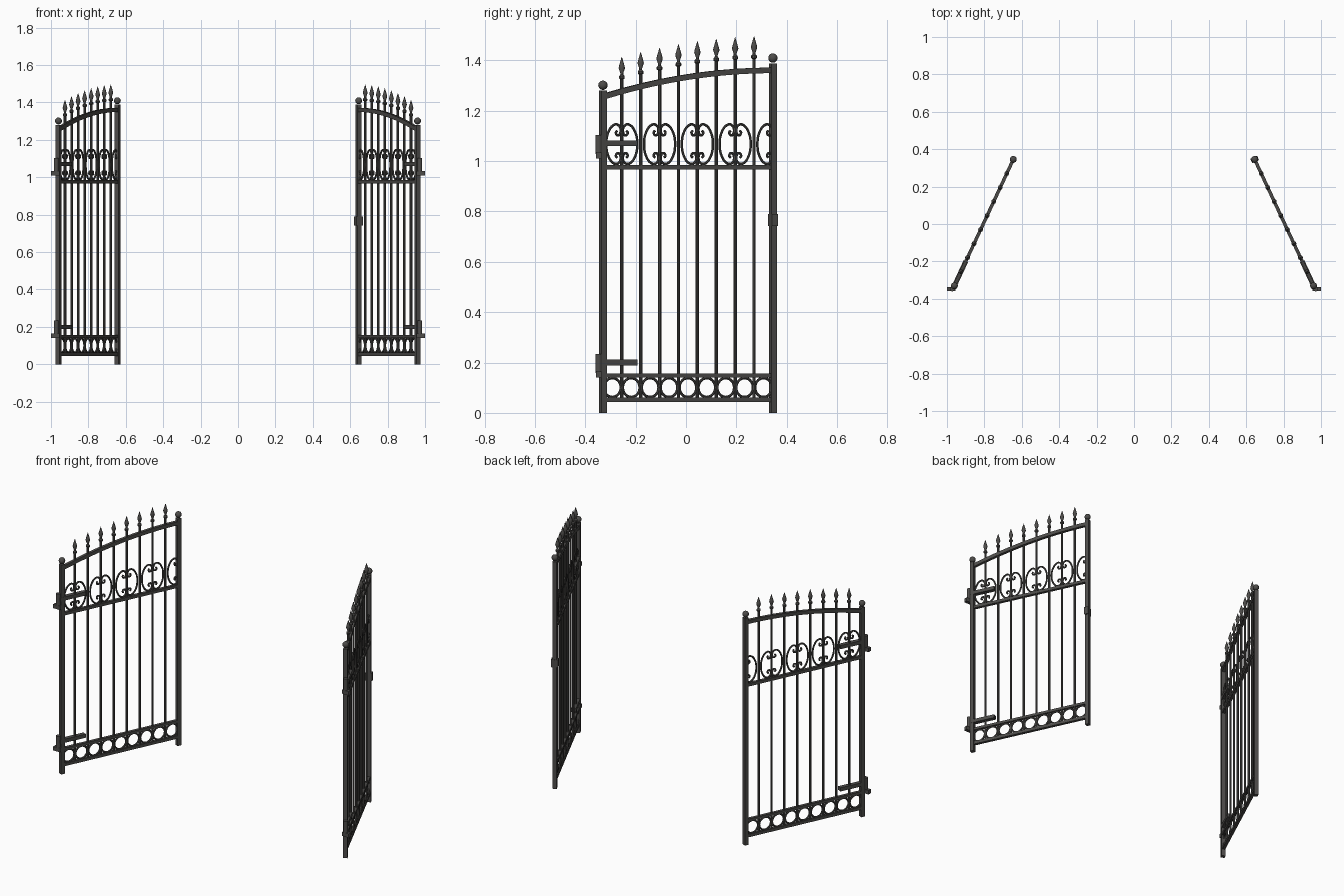
import bpy, bmesh, math
from mathutils import Vector, Matrix

if "Cube" in bpy.data.objects:
    bpy.data.objects.remove(bpy.data.objects["Cube"])

# Leaf space: x runs from hinge post to free post, y across the leaf, z up
L, N = 0.745, 9
ANG = math.radians(25)
DIR = Vector((-math.sin(ANG), math.cos(ANG), 0))
LEAF = Matrix.Translation((0.96, -0.33, 0)) @ Matrix.Rotation(math.atan2(DIR.y, DIR.x), 4, 'Z')
STEP = L / N

iron = bpy.data.materials.new("dark_iron")
iron.diffuse_color = (0.075, 0.072, 0.068, 1)
iron.use_nodes = True
iron.node_tree.nodes["Principled BSDF"].inputs["Base Color"].default_value = iron.diffuse_color


def arc(x):
    return 1.36 - 0.105 * (1 - x / L) ** 2


def finish(name, bm, matrix=LEAF, mirror=True):
    bmesh.ops.recalc_face_normals(bm, faces=bm.faces)
    bm.transform(matrix)
    me = bpy.data.meshes.new(name)
    bm.to_mesh(me)
    bm.free()
    me.materials.append(iron)
    ob = bpy.data.objects.new(name, me)
    bpy.context.collection.objects.link(ob)
    if mirror:
        m = ob.modifiers.new("other_leaf", 'MIRROR')
        m.use_mirror_merge = False
    bpy.ops.object.select_all(action='DESELECT')
    ob.select_set(True)
    bpy.context.view_layer.objects.active = ob
    bpy.ops.object.shade_smooth_by_angle(angle=math.radians(35))
    return ob


def box(bm, lo, hi):
    lo, hi = Vector(lo), Vector(hi)
    m = Matrix.Translation((lo + hi) / 2) @ Matrix.Diagonal((*(hi - lo), 1))
    bmesh.ops.create_cube(bm, size=1, matrix=m)


def lathe(bm, x, y, profile, seg=10):
    rings = [[bm.verts.new((x + r * math.cos(2 * math.pi * i / seg),
                            y + r * math.sin(2 * math.pi * i / seg), z))
              for i in range(seg)] for r, z in profile]
    for a, b in zip(rings, rings[1:]):
        for i in range(seg):
            j = (i + 1) % seg
            bm.faces.new((a[i], a[j], b[j], b[i]))
    bm.faces.new(rings[0])
    bm.faces.new(rings[-1])


def sweep(bm, pts, section, closed=False):
    # sweep a (side, across) section along a path of (x, z) points
    n, k, rings = len(pts), len(section), []
    for i, (x, z) in enumerate(pts):
        a = pts[(i - 1) % n] if closed else pts[max(i - 1, 0)]
        b = pts[(i + 1) % n] if closed else pts[min(i + 1, n - 1)]
        t = Vector((b[0] - a[0], b[1] - a[1])).normalized()
        rings.append([bm.verts.new((x - t.y * s, w, z + t.x * s)) for s, w in section])
    for i in range(n if closed else n - 1):
        a, b = rings[i], rings[(i + 1) % n]
        for j in range(k):
            bm.faces.new((a[j], a[(j + 1) % k], b[(j + 1) % k], b[j]))
    if not closed:
        bm.faces.new(rings[0])
        bm.faces.new(rings[-1])


def round_section(r, n=8):
    return [(r * math.cos(2 * math.pi * i / n), r * math.sin(2 * math.pi * i / n)) for i in range(n)]


def smooth_path(p, sub=6):
    out = []
    for i in range(len(p) - 1):
        a, b, c, d = (Vector(p[min(max(j, 0), len(p) - 1)]) for j in range(i - 1, i + 3))
        for s in range(sub):
            t = s / sub
            out.append(0.5 * (2 * b + (c - a) * t + (2 * a - 5 * b + 4 * c - d) * t * t
                              + (3 * b - a - 3 * c + d) * t ** 3))
    return out + [Vector(p[-1])]


# Square posts with ball caps
for name, x, top in (("hinge_post", 0, 1.28), ("free_post", L, 1.388)):
    bm = bmesh.new()
    box(bm, (x - 0.012, -0.012, 0), (x + 0.012, 0.012, top))
    finish(name, bm)
    bm = bmesh.new()
    bmesh.ops.create_uvsphere(bm, u_segments=16, v_segments=10, radius=0.0185,
                              matrix=Matrix.Translation((x, 0, top + 0.021)))
    finish(name + "_ball", bm)

# Straight rails
for name, z, h in (("bottom_rail", 0.053, 0.009), ("lower_rail", 0.148, 0.008), ("upper_rail", 0.975, 0.009)):
    bm = bmesh.new()
    box(bm, (0, -0.009, z - h), (L, 0.009, z + h))
    finish(name, bm)

# Arched top rail
bm = bmesh.new()
sweep(bm, [(L * i / 24, arc(L * i / 24)) for i in range(25)],
      [(-0.011, -0.009), (0.011, -0.009), (0.011, 0.009), (-0.011, 0.009)])
finish("arched_top_rail", bm)

# Pickets with collars and spear tips
bm, tips = bmesh.new(), bmesh.new()
for i in range(1, N):
    x = STEP * i
    z = arc(x)
    lathe(bm, x, 0, [(0.0068, 0.053), (0.0068, z + 0.06)])
    lathe(tips, x, 0, [(0.006, z + 0.046), (0.0115, z + 0.051), (0.0115, z + 0.060), (0.006, z + 0.066),
                       (0.006, z + 0.072), (0.013, z + 0.092), (0.0105, z + 0.103), (0.0005, z + 0.137)])
finish("pickets", bm)
finish("spear_tips", tips)

# Row of rings between the bottom rails
bm = bmesh.new()
for i in range(N):
    c = STEP * (i + 0.5)
    sweep(bm, [(c + 0.037 * math.cos(2 * math.pi * k / 28), 0.1005 + 0.038 * math.sin(2 * math.pi * k / 28))
               for k in range(28)], round_section(0.0055), True)
finish("bottom_rings", bm)

# C-scrolls around every second picket, half a pair at the free post
half = [(0.068, 0), (0.064, 0.034), (0.048, 0.066), (0.026, 0.079), (0.009, 0.07), (0.005, 0.052),
        (0.011, 0.037), (0.022, 0.037), (0.026, 0.047), (0.020, 0.053)]
path = smooth_path([(x, -z) for x, z in half[:0:-1]] + half)
bm = bmesh.new()
for i in (1, 3, 5, 7, 9):
    for s in ((-1,) if i == N else (-1, 1)):
        sweep(bm, [(STEP * i + s * p.x, 1.067 + p.y) for p in path], round_section(0.0052))
finish("c_scrolls", bm)

# Hinges: strap on the leaf, barrel and wall bracket
for name, z in (("upper_hinge", 1.07), ("lower_hinge", 0.2)):
    bm = bmesh.new()
    box(bm, (-0.016, -0.013, z - 0.011), (0.145, 0.013, z + 0.011))
    finish(name + "_strap", bm)
    bm = bmesh.new()
    lathe(bm, 0.972, -0.347, [(0.013, z - 0.042), (0.013, z + 0.034)], 14)
    finish(name + "_barrel", bm, Matrix())
    bm = bmesh.new()
    box(bm, (0.955, -0.358, z - 0.06), (1.0, -0.336, z - 0.036))
    finish(name + "_bracket", bm, Matrix())

# Latch on one leaf only
bm = bmesh.new()
box(bm, (L - 0.013, -0.02, 0.743), (L + 0.013, 0.02, 0.79))
finish("latch", bm, mirror=False)
